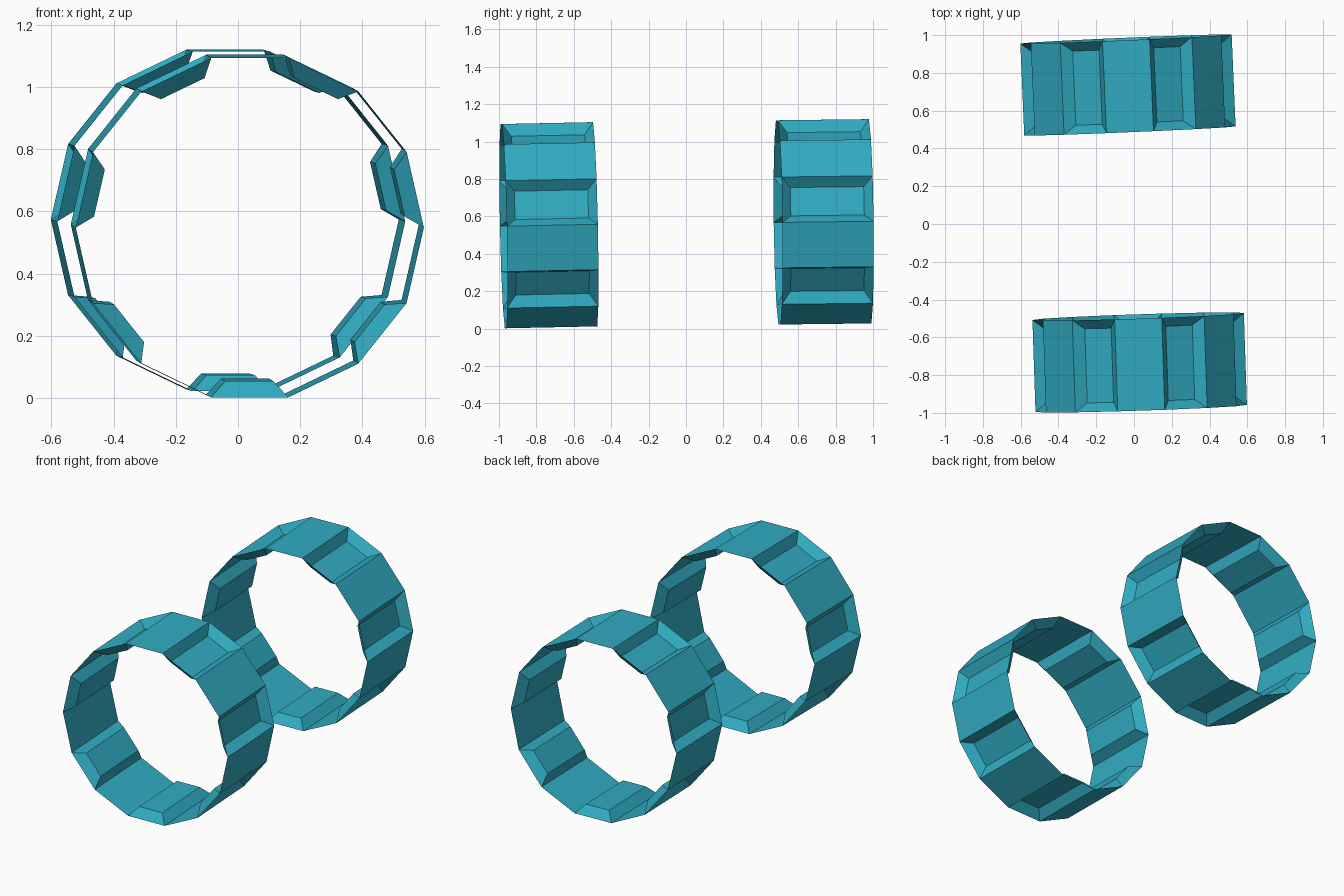
import bpy, bmesh, math

cube = bpy.data.objects.get("Cube")
if cube:
    bpy.data.objects.remove(cube, do_unlink=True)

SIDES, RADIUS, WIDTH = 14, 0.56, 0.487
INSET, DEPTH = 0.047, 0.051

teal = bpy.data.materials.new("teal")
teal.use_nodes = True
color = (0.03, 0.41, 0.54, 1)
teal.diffuse_color = color
teal.node_tree.nodes["Principled BSDF"].inputs["Base Color"].default_value = color


def panelled_ring(name, location, pitch, yaw):
    """Open thin ring around the y axis, every second panel pressed inwards."""
    bm = bmesh.new()
    rims = []
    for y in (-WIDTH / 2, WIDTH / 2):
        rim = []
        for i in range(SIDES):
            # half-step offset puts a flat panel at the top
            a = 2 * math.pi * (i - 0.5) / SIDES
            rim.append(bm.verts.new((RADIUS * math.sin(a), y, RADIUS * math.cos(a))))
        rims.append(rim)
    front, back = rims
    panels = []
    for i in range(SIDES):
        j = (i + 1) % SIDES
        panels.append(bm.faces.new((front[i], back[i], back[j], front[j])))
    # make the panels face away from the axis
    for f in panels:
        f.normal_update()
        c = f.calc_center_median()
        if f.normal.x * c.x + f.normal.z * c.z < 0:
            f.normal_flip()
    # recessed panels with sloping walls
    bmesh.ops.inset_individual(bm, faces=panels[1::2], thickness=INSET,
                               depth=-DEPTH, use_even_offset=True)
    mesh = bpy.data.meshes.new(name)
    bm.to_mesh(mesh)
    bm.free()
    mesh.materials.append(teal)
    ring = bpy.data.objects.new(name, mesh)
    ring.location = location
    ring.rotation_euler = (math.radians(pitch), 0, math.radians(yaw))
    bpy.context.collection.objects.link(ring)


panelled_ring("front_ring", (0.03, -0.733, 0.553), 1.2, 1.9)
panelled_ring("back_ring", (-0.032, 0.736, 0.571), 0.7, 2.45)
